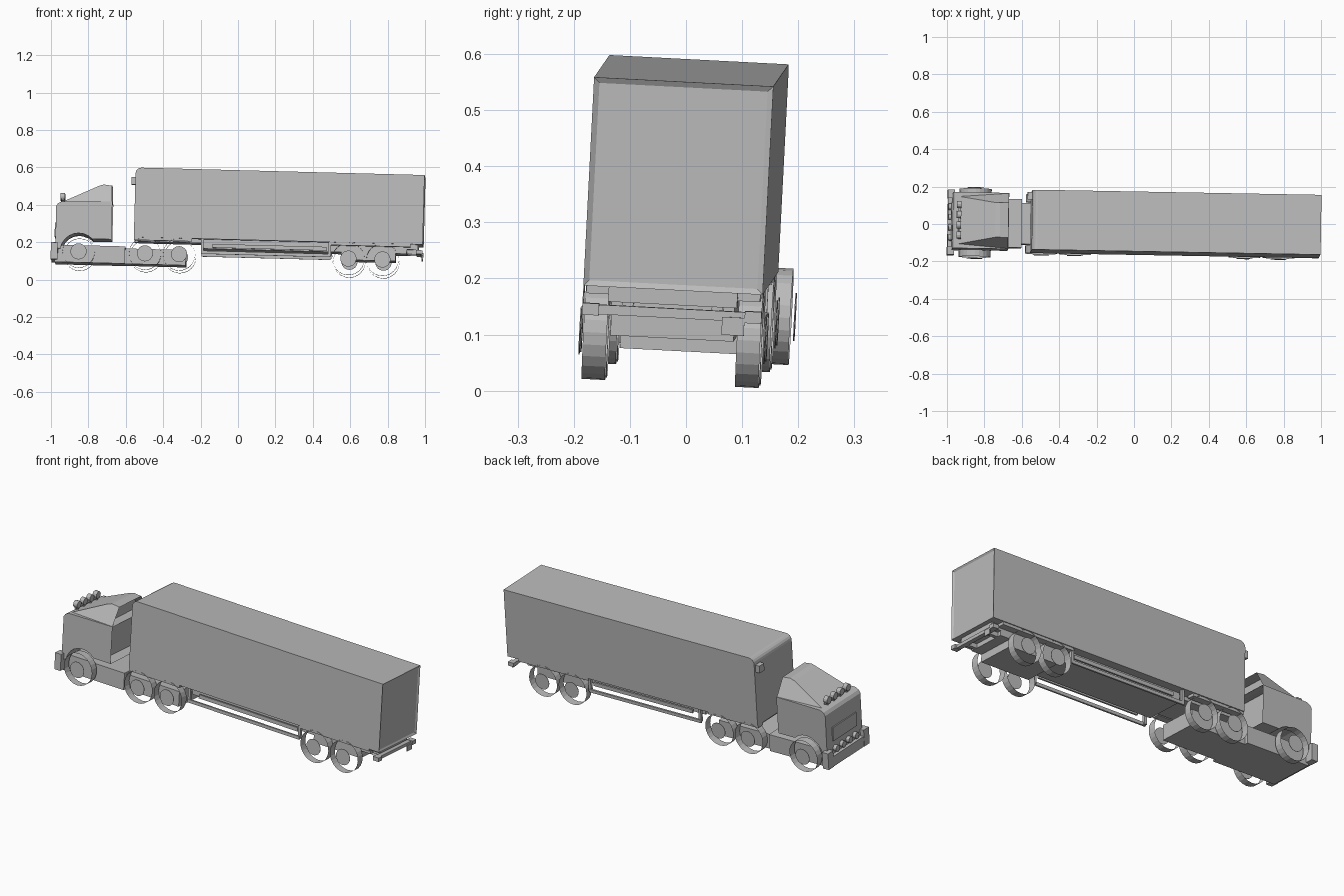
import bpy, bmesh, math
from mathutils import Matrix, Vector

old = bpy.data.objects.get("Cube")
if old:
    bpy.data.objects.remove(old, do_unlink=True)

grey = bpy.data.materials.new("plain_grey")
grey.use_nodes = True
COLOUR = (0.5, 0.5, 0.5, 1)
grey.diffuse_color = COLOUR
grey.node_tree.nodes["Principled BSDF"].inputs["Base Color"].default_value = COLOUR

# The whole truck stands slightly tilted and turned
TILT = (Matrix.Translation((0, -0.016, 0)) @ Matrix.Rotation(-0.018, 4, 'Z')
        @ Matrix.Rotation(0.026, 4, 'Y') @ Matrix.Rotation(-0.052, 4, 'X'))


def finish(name, bm):
    bmesh.ops.recalc_face_normals(bm, faces=bm.faces)
    mesh = bpy.data.meshes.new(name)
    bm.to_mesh(mesh)
    bm.free()
    mesh.materials.append(grey)
    obj = bpy.data.objects.new(name, mesh)
    bpy.context.collection.objects.link(obj)
    obj.matrix_world = TILT
    return obj


def box(name, x, y, z):
    """Box from (min, max) ranges."""
    bm = bmesh.new()
    size = [r[1] - r[0] for r in (x, y, z)]
    mid = [(r[1] + r[0]) / 2 for r in (x, y, z)]
    bmesh.ops.create_cube(bm, size=1, matrix=Matrix.Translation(mid) @ Matrix.Diagonal((*size, 1)))
    return finish(name, bm)


def pair(name, x, y, z):
    """Box on both sides of the truck."""
    box("left_" + name, x, y, z)
    box("right_" + name, x, (-y[1], -y[0]), z)


def cylinder(name, centre, radius, depth, axis, caps=True, sides=20):
    bm = bmesh.new()
    turn = Vector((0, 0, 1)).rotation_difference(Vector(axis)).to_matrix().to_4x4()
    bmesh.ops.create_cone(bm, cap_ends=caps, segments=sides, radius1=radius, radius2=radius,
                          depth=depth, matrix=Matrix.Translation(centre) @ turn)
    return finish(name, bm)


def extrude_profile(bm, points, half_width):
    """Side profile in x and z, drawn out across y."""
    face = bm.faces.new([bm.verts.new((x, -half_width, z)) for x, z in points])
    out = bmesh.ops.extrude_face_region(bm, geom=[face])
    verts = [v for v in out["geom"] if isinstance(v, bmesh.types.BMVert)]
    bmesh.ops.translate(bm, verts=verts, vec=(0, 2 * half_width, 0))
    bmesh.ops.recalc_face_normals(bm, faces=bm.faces)


def inset_end(bm, thickness, depth):
    """Recess the rearmost face inside a frame."""
    bm.normal_update()
    end = max((f for f in bm.faces if f.normal.x > 0.9), key=lambda f: f.calc_area())
    bmesh.ops.inset_individual(bm, faces=[end], thickness=thickness)
    bmesh.ops.translate(bm, verts=end.verts, vec=(-depth, 0, 0))


def arc(cx, cz, r, start, stop, steps):
    return [(cx + r * math.cos(math.radians(start + (stop - start) * i / steps)),
             cz + r * math.sin(math.radians(start + (stop - start) * i / steps)))
            for i in range(steps + 1)]


# Trailer body with rounded front top edge and recessed doors
bm = bmesh.new()
extrude_profile(bm, [(0.985, 0.205), (0.985, 0.577)] + arc(-0.53, 0.547, 0.03, 90, 180, 4)
                + [(-0.56, 0.205)], 0.16)
inset_end(bm, 0.014, 0.006)
finish("trailer_body", bm)

# Trailer underframe, side guards and rear bar
box("trailer_chassis", (-0.2, 0.9), (-0.11, 0.11), (0.155, 0.205))
box("coupling_plate", (-0.54, -0.2), (-0.1, 0.1), (0.185, 0.205))
box("rear_bogie_frame", (0.55, 0.84), (-0.11, 0.11), (0.115, 0.155))
pair("guard_rail", (-0.2, 0.49), (0.142, 0.152), (0.125, 0.142))
pair("upper_guard_rail", (-0.14, 0.47), (0.13, 0.14), (0.16, 0.18))
for x in (-0.2, 0.48):
    pair("guard_post", (x, x + 0.015), (0.135, 0.15), (0.13, 0.205))
pair("wheel_guard", (0.49, 0.92), (0.115, 0.155), (0.19, 0.206))
pair("drive_guard", (-0.56, -0.25), (0.115, 0.155), (0.19, 0.206))
box("rear_cross_beam", (0.9, 0.96), (-0.115, 0.115), (0.178, 0.205))
box("rear_bar", (0.95, 0.975), (-0.13, 0.13), (0.155, 0.172))
pair("tail_light", (0.95, 0.985), (0.13, 0.16), (0.153, 0.174))
box("number_plate", (0.977, 0.983), (0.09, 0.13), (0.13, 0.162))
pair("rear_bar_bracket", (0.88, 0.95), (0.07, 0.09), (0.155, 0.205))
box("trailer_connector", (-0.585, -0.56), (0.11, 0.15), (0.5, 0.54))

# Tractor chassis and bumper
box("tractor_chassis_front", (-0.98, -0.605), (-0.13, 0.13), (0.063, 0.155))
box("tractor_chassis_rear", (-0.605, -0.28), (-0.11, 0.11), (0.063, 0.145))
box("front_bumper", (-1.0, -0.972), (-0.13, 0.13), (0.075, 0.13))
pair("bumper_end", (-1.002, -0.965), (0.13, 0.174), (0.075, 0.165))

# Cab with wheel arches and a recessed back wall
bm = bmesh.new()
extrude_profile(bm, [(-0.978, 0.125), (-0.98, 0.36), (-0.97, 0.376), (-0.95, 0.386),
                     (-0.68, 0.392), (-0.68, 0.19)]
                + arc(-0.853, 0.119, 0.1, 45, 170, 8), 0.15)
inset_end(bm, 0.012, 0.05)
finish("cab", bm)

# Roof fairing, narrow in front and hollow behind
bm = bmesh.new()
extrude_profile(bm, [(-0.95, 0.384), (-0.755, 0.477), (-0.73, 0.485), (-0.684, 0.48),
                     (-0.682, 0.388)], 0.15)
for v in bm.verts:
    if v.co.x < -0.9:
        v.co.y *= 0.85
    elif v.co.z > 0.45:
        v.co.y *= 0.62
inset_end(bm, 0.01, 0.05)
finish("roof_fairing", bm)

# Grille panel, headlights and roof lamps
box("grille", (-0.985, -0.977), (-0.1, 0.1), (0.2, 0.275))
box("lamp_bar", (-0.95, -0.94), (-0.1, 0.1), (0.395, 0.403))
for i in range(4):
    y = (i - 1.5) * 0.055
    cylinder("headlight", (-0.985, y, 0.155), 0.017, 0.024, (1, 0, 0), sides=12)
    cylinder("roof_lamp", (-0.948, y, 0.415), 0.019, 0.024, (1, 0, 0), sides=12)
    box("lamp_stem", (-0.95, -0.94), (y - 0.004, y + 0.004), (0.38, 0.4))

# Wheels: open tyre bands with flat hub discs
for x, outer in ((-0.853, 0.182), (-0.498, 0.158), (-0.316, 0.158), (0.59, 0.158), (0.772, 0.158)):
    for side in (-1, 1):
        cylinder("tyre", (x, side * (outer - 0.021), 0.119), 0.086, 0.042, (0, 1, 0), caps=False, sides=24)
        cylinder("hub", (x, side * (outer + 0.007), 0.119), 0.043, 0.002, (0, 1, 0), sides=24)
